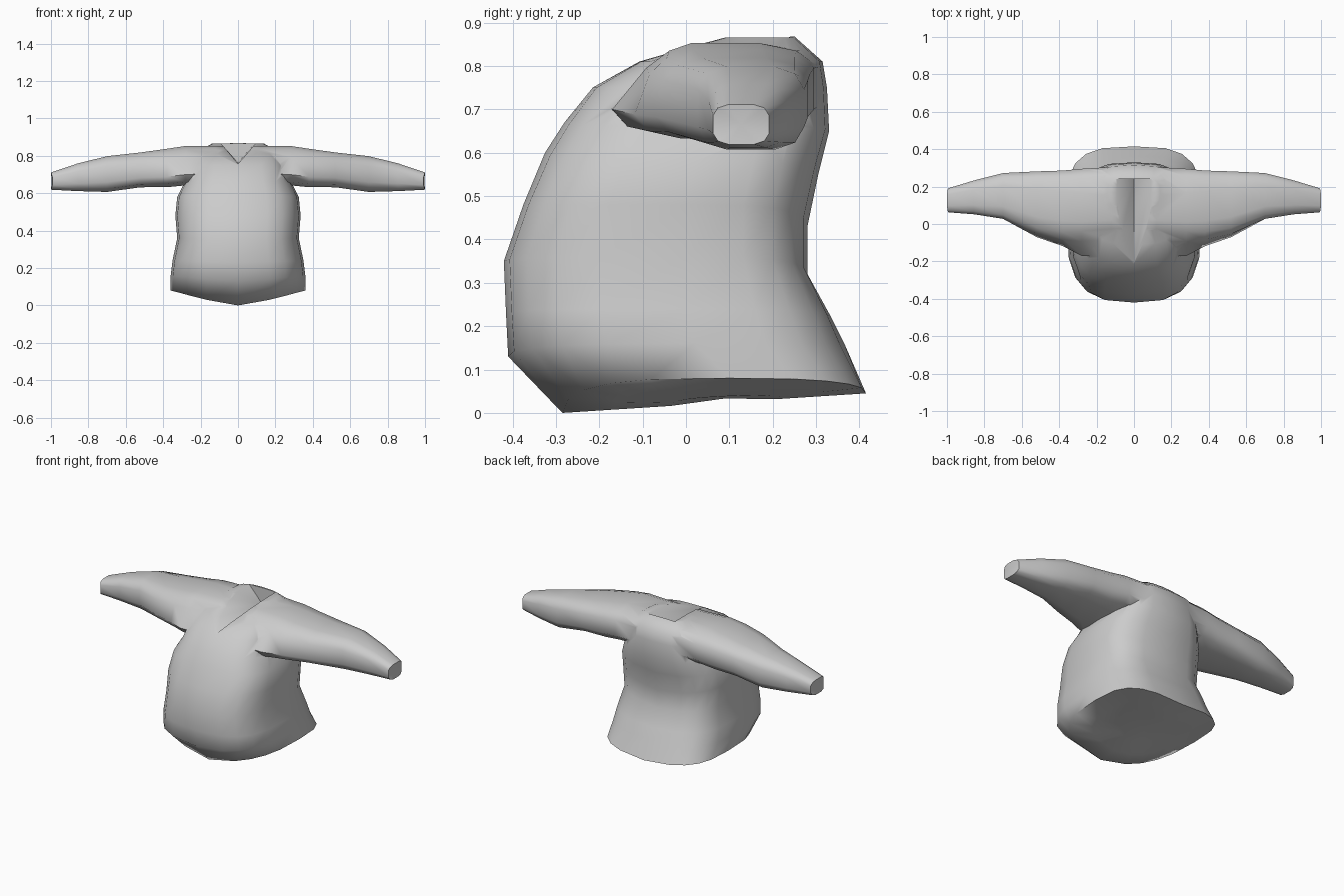
import bpy, bmesh, math

if "Cube" in bpy.data.objects:
    bpy.data.objects.remove(bpy.data.objects["Cube"])

cloth = bpy.data.materials.new("grey_cloth")
cloth.diffuse_color = (0.6, 0.6, 0.6, 1)
cloth.use_nodes = True
cloth.node_tree.nodes["Principled BSDF"].inputs["Base Color"].default_value = cloth.diffuse_color


def power(v, e):
    return math.copysign(abs(v) ** e, v)


def loft(name, rings):
    """Skin a list of equal rings and close both ends with a fan."""
    bm = bmesh.new()
    loops = [[bm.verts.new(p) for p in ring] for ring in rings]
    n = len(loops[0])
    for a, b in zip(loops, loops[1:]):
        for i in range(n):
            j = (i + 1) % n
            bm.faces.new((a[i], a[j], b[j], b[i]))
    for loop in (loops[0], loops[-1]):
        cap = bm.faces.new(loop)
        bmesh.ops.poke(bm, faces=[cap])
    bmesh.ops.recalc_face_normals(bm, faces=bm.faces)
    mesh = bpy.data.meshes.new(name)
    bm.to_mesh(mesh)
    bm.free()
    obj = bpy.data.objects.new(name, mesh)
    bpy.context.collection.objects.link(obj)
    mesh.materials.append(cloth)
    return obj


def torso_ring(w, f, mid, b, zf, zs, zb, n=20):
    """Rounded-square ring; heights differ at front, sides and back."""
    pts = []
    for i in range(n):
        a = math.tau * i / n
        c, s = power(math.cos(a), 0.64), power(math.sin(a), 0.64)
        y = mid + s * ((b - mid) if s > 0 else (mid - f))
        z = zf if s < 0 else zb
        pts.append((w * c, y, z + (zs - z) * abs(c) ** 1.2))
    return pts


def under_ring(scale):
    """Ring of the rounded underside, hanging on a straight centre keel."""
    pts = []
    for x, y, z in torso_ring(0.36, -0.285, 0.10, 0.415, 0, 0, 0):
        x, y = x * scale, 0.10 + (y - 0.10) * scale
        keel = 0.045 * (y + 0.285) / 0.70
        pts.append((x, y, keel + (0.08 - keel) * (abs(x) / 0.36) ** 1.3))
    return pts


def sleeve_ring(x, y0, y1, z0, z1, lean, slope, n=12):
    """Boxy section across the sleeve; slope pushes its upper front back."""
    pts = []
    for i in range(n):
        a = math.tau * (i + 0.5) / n
        c, s = power(math.cos(a), 0.6), power(math.sin(a), 0.6)
        y = (y0 + y1) / 2 + c * (y1 - y0) / 2
        if c < 0:
            y += slope * (s + 0.5) * -c if s > -0.5 else 0
        pts.append((x + math.copysign(lean * s, x), y,
                    (z0 + z1) / 2 + s * (z1 - z0) / 2))
    return pts


def boolean(target, tool, operation):
    mod = target.modifiers.new(operation.lower(), 'BOOLEAN')
    mod.operation, mod.solver, mod.object = operation, 'EXACT', tool
    bpy.context.view_layer.objects.active = target
    bpy.ops.object.modifier_apply(modifier=mod.name)
    bpy.data.objects.remove(tool)


# Torso: rounded underside, flared hem, round belly, sloping chest
# half width, front y, widest y, back y, front z, side z, back z
shirt = loft("shirt", [under_ring(0.35), under_ring(0.7), under_ring(1.0)] + [
    torso_ring(*r) for r in (
        (0.36, -0.41, 0.02, 0.365, 0.13, 0.16, 0.16),
        (0.35, -0.415, 0.00, 0.335, 0.23, 0.24, 0.22),
        (0.325, -0.42, 0.00, 0.28, 0.35, 0.36, 0.32),
        (0.335, -0.375, 0.00, 0.28, 0.48, 0.48, 0.43),
        (0.325, -0.325, 0.02, 0.305, 0.60, 0.58, 0.55),
        (0.285, -0.28, 0.05, 0.33, 0.67, 0.66, 0.65),
        (0.26, -0.215, 0.07, 0.325, 0.75, 0.75, 0.75),
        (0.24, -0.11, 0.10, 0.315, 0.81, 0.81, 0.81),
        (0.14, 0.08, 0.17, 0.25, 0.865, 0.865, 0.868))])

# Sleeves: one tube through both shoulders
# x, front y, back y, bottom z, top z, lean, slope
half = [
    (0.12, -0.19, 0.31, 0.65, 0.855, 0, 0.11),
    (0.28, -0.18, 0.30, 0.64, 0.855, 0, 0.09),
    (0.38, -0.125, 0.29, 0.63, 0.84, 0, 0.04),
    (0.52, -0.075, 0.285, 0.63, 0.82, 0, 0.02),
    (0.70, 0.025, 0.275, 0.605, 0.80, 0, 0),
    (0.85, 0.05, 0.235, 0.61, 0.76, 0.01, 0),
    (0.985, 0.061, 0.193, 0.618, 0.712, 0.015, 0)]
sections = [(-r[0],) + r[1:] for r in reversed(half)] + half
sleeves = loft("sleeves", [sleeve_ring(*s) for s in sections])
boolean(shirt, sleeves, 'UNION')

# V neck notch
neck = loft("neck_cutter", [
    [(0, y, z), (0.14, y, 0.92), (-0.14, y, 0.92)]
    for y, z in ((-0.3, 0.755), (0.24, 0.765))])
neck.hide_render = True
boolean(shirt, neck, 'DIFFERENCE')

bpy.ops.object.select_all(action='DESELECT')
shirt.select_set(True)
bpy.context.view_layer.objects.active = shirt
bpy.ops.object.shade_smooth_by_angle(angle=math.radians(65))
